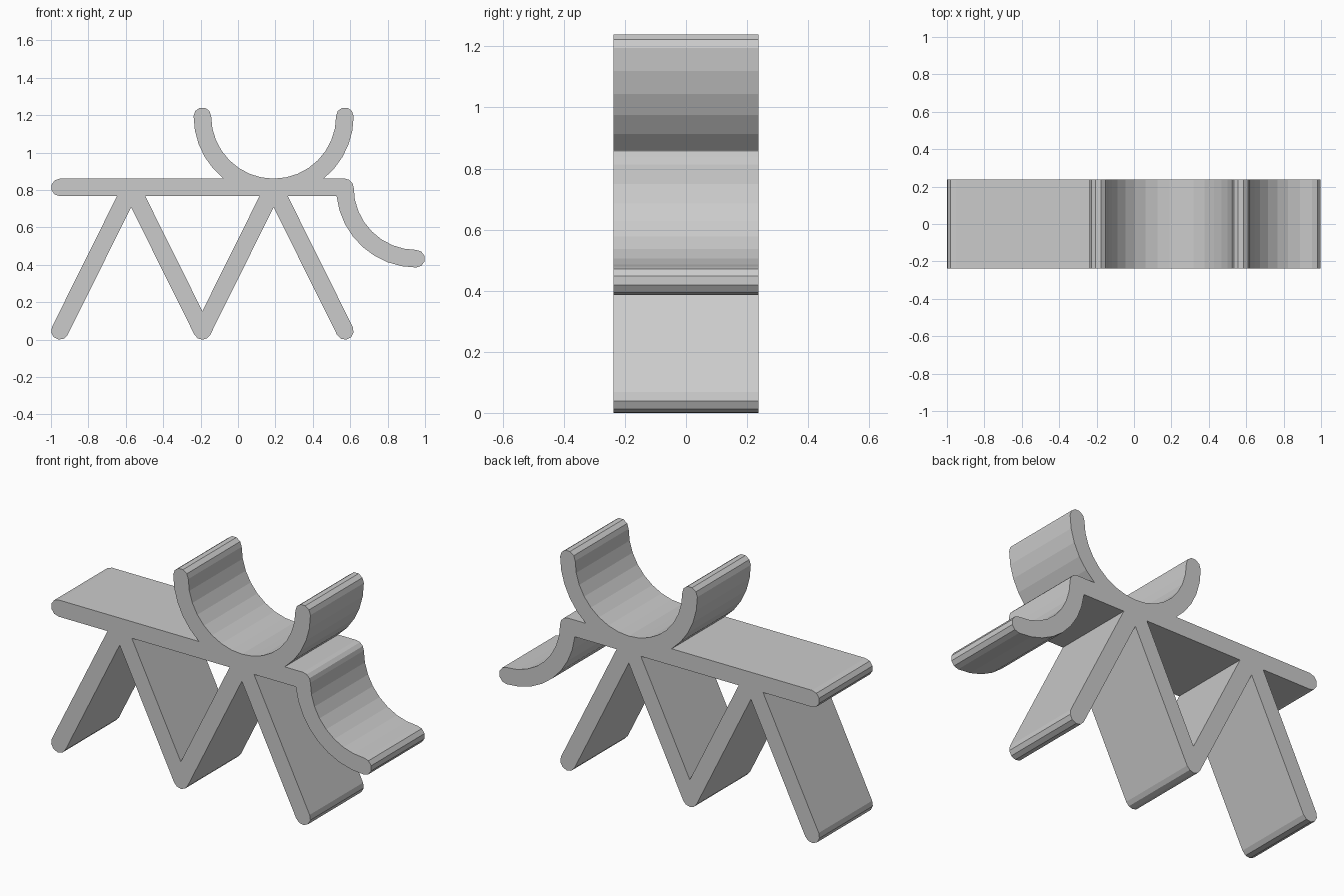
import bpy, bmesh
from math import radians, degrees, sin, cos, asin, atan2, sqrt
from mathutils import Vector

cube = bpy.data.objects.get("Cube")
if cube:
    bpy.data.objects.remove(cube, do_unlink=True)

R = 0.047            # half thickness of every strip
ARC = 0.381          # centre-line radius of the curves, also half a leg spacing
BAR, FOOT = 0.814, 0.047
DEPTH = 0.476
OUT, INN = ARC + R, ARC - R
LEFT, PEAK_L, MID, PEAK_R, RIGHT = [ARC * k for k in (-2.5, -1.5, -0.5, 0.5, 1.5)]
TIP = ARC * 2.5
CRADLE = BAR + ARC


def arc(x, z, r, start, end, steps):
    """Points on a circle from one angle to another, in degrees."""
    angles = [radians(start + (end - start) * i / steps) for i in range(steps + 1)]
    return [(x + r * cos(a), z + r * sin(a)) for a in angles]


# Leg slope and the points where legs and curves meet the shelf
slope = degrees(atan2(BAR - FOOT, ARC))
lean = 90 - slope
side = R / sin(radians(slope))
run = ARC / (BAR - FOOT)
leg_join = R * run + side
notch = side / run
bar_low, bar_top = BAR - R, BAR + R
hook_join = degrees(asin(R / OUT))
cradle_join = degrees(asin(INN / OUT))

# Outer silhouette, counter-clockwise
outline = []
outline += arc(LEFT, BAR, R, 90, 270, 5)                      # shelf end
outline += [(PEAK_L - leg_join, bar_low)]
outline += arc(LEFT, FOOT, R, 180 - lean, 360 - lean, 5)      # left foot
outline += [(PEAK_L, BAR - notch)]
outline += arc(MID, FOOT, R, 180 + lean, 360 - lean, 4)       # middle foot
outline += [(PEAK_R, BAR - notch)]
outline += arc(RIGHT, FOOT, R, 180 + lean, 360 + lean, 5)     # right foot
outline += [(PEAK_R + leg_join, bar_low)]
outline += arc(TIP, BAR, OUT, 180 + hook_join, 270, 8)        # hook underside
outline += arc(TIP, BAR - ARC, R, -90, 90, 5)[1:-1]           # hook tip
outline += arc(TIP, BAR, INN, 270, 180, 8)                    # hook inside
outline += arc(RIGHT, BAR, R, 0, 90, 3)[1:]                   # shelf corner
outline += arc(PEAK_R, CRADLE, OUT, -cradle_join, 0, 5)       # cradle outside
outline += arc(RIGHT, CRADLE, R, 0, 180, 5)[1:-1]             # cradle lip
outline += arc(PEAK_R, CRADLE, INN, 0, -180, 16)              # cradle inside
outline += arc(MID, CRADLE, R, 0, 180, 5)[1:-1]               # cradle lip
outline += arc(PEAK_R, CRADLE, OUT, 180, 180 + cradle_join, 5)

# Triangular opening between the middle legs
opening = [(MID, FOOT + notch),
           (PEAK_R - leg_join, bar_low), (PEAK_L + leg_join, bar_low)]

# Fill the silhouette and extrude it through the depth
bm = bmesh.new()
edges = []
for loop in (outline, opening):
    verts = [bm.verts.new((x, -DEPTH / 2, z)) for x, z in loop]
    edges += [bm.edges.new((v, verts[i - 1])) for i, v in enumerate(verts)]
bmesh.ops.triangle_fill(bm, use_beauty=True, use_dissolve=False,
                        edges=edges, normal=Vector((0, -1, 0)))
extruded = bmesh.ops.extrude_face_region(bm, geom=bm.faces[:], use_keep_orig=True)
moved = [g for g in extruded["geom"] if isinstance(g, bmesh.types.BMVert)]
bmesh.ops.translate(bm, verts=moved, vec=(0, DEPTH, 0))
bmesh.ops.recalc_face_normals(bm, faces=bm.faces[:])

mesh = bpy.data.meshes.new("stand_with_cradle_and_hook")
bm.to_mesh(mesh)
bm.free()
stand = bpy.data.objects.new("stand_with_cradle_and_hook", mesh)
bpy.context.collection.objects.link(stand)

grey = bpy.data.materials.new("light_grey")
grey.use_nodes = True
colour = (0.6, 0.6, 0.6, 1)
grey.diffuse_color = colour
grey.node_tree.nodes["Principled BSDF"].inputs["Base Color"].default_value = colour
mesh.materials.append(grey)
